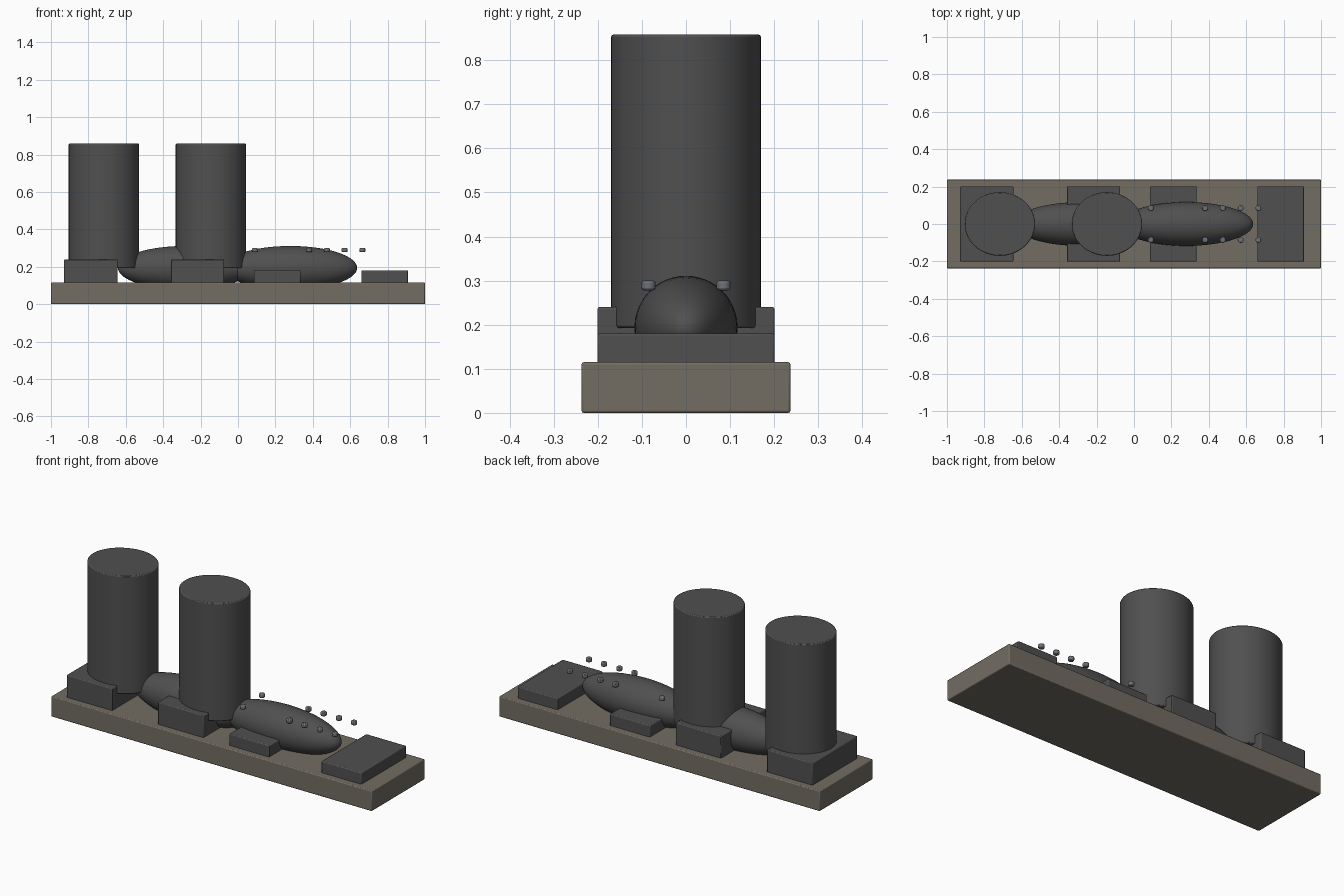
import bpy
import math

default = bpy.data.objects.get("Cube")
if default:
    bpy.data.objects.remove(default, do_unlink=True)


def material(name, rgb):
    mat = bpy.data.materials.new(name)
    mat.use_nodes = True
    mat.diffuse_color = (*rgb, 1)
    mat.node_tree.nodes["Principled BSDF"].inputs["Base Color"].default_value = (*rgb, 1)
    return mat


stone = material("warm grey stone", (0.17, 0.153, 0.124))
iron = material("dark iron", (0.08, 0.08, 0.08))
steel = material("blue grey steel", (0.15, 0.16, 0.19))


def finish(name, mat, size, bevel=0.0, segments=2):
    """Name, scale, colour, round and shade the active primitive."""
    ob = bpy.context.object
    ob.name = name
    ob.scale = size
    bpy.ops.object.transform_apply(location=False, rotation=False, scale=True)
    ob.data.materials.append(mat)
    if bevel:
        mod = ob.modifiers.new("soft edges", "BEVEL")
        mod.width = bevel
        mod.segments = segments
        mod.limit_method = "ANGLE"
        mod.angle_limit = math.radians(40)
    bpy.ops.object.shade_smooth_by_angle(angle=math.radians(35))
    return ob


def block(name, mat, x, width, depth, bottom, top):
    bpy.ops.mesh.primitive_cube_add(size=1, location=(x, 0, (bottom + top) / 2))
    finish(name, mat, (width, depth, top - bottom), 0.005)


def drum(name, mat, x, y, bottom, top, rx, ry, bevel, sides):
    bpy.ops.mesh.primitive_cylinder_add(vertices=sides, radius=1, depth=1,
                                        location=(x, y, (bottom + top) / 2))
    finish(name, mat, (rx, ry, top - bottom), bevel)


# Base slab and the cross blocks on it
block("base_slab", stone, 0, 2, 0.474, 0, 0.115)
for name, x, width, top in (("rear_cradle", -0.787, 0.285, 0.24),
                            ("middle_cradle", -0.217, 0.285, 0.24),
                            ("front_cradle", 0.21, 0.25, 0.18),
                            ("end_block", 0.785, 0.25, 0.18)):
    block(name, iron, x, width, 0.402, 0.105, top)

# Upright oval drums
for name, x in (("rear_drum", -0.717), ("middle_drum", -0.145)):
    drum(name, iron, x, 0, 0.193, 0.858, 0.188, 0.17, 0.005, 64)

# Long rounded bodies lying along the slab
for name, x in (("rear_body", -0.285), ("front_body", 0.28)):
    bpy.ops.mesh.primitive_uv_sphere_add(segments=48, ring_count=32, radius=1,
                                         location=(x, 0, 0.194),
                                         rotation=(0, math.radians(90), 0))
    finish(name, iron, (0.117, 0.117, 0.357))

# Two rows of rivets, in groups of four, on each side
for side, y in (("left", 0.085), ("right", -0.085)):
    for group, start in (("rear", -0.195), ("front", 0.38)):
        for i in range(4):
            drum(f"{group}_rivet_{side}_{i + 1}", steel, start + i * 0.095, y,
                 0.278, 0.3, 0.016, 0.016, 0.005, 16)
